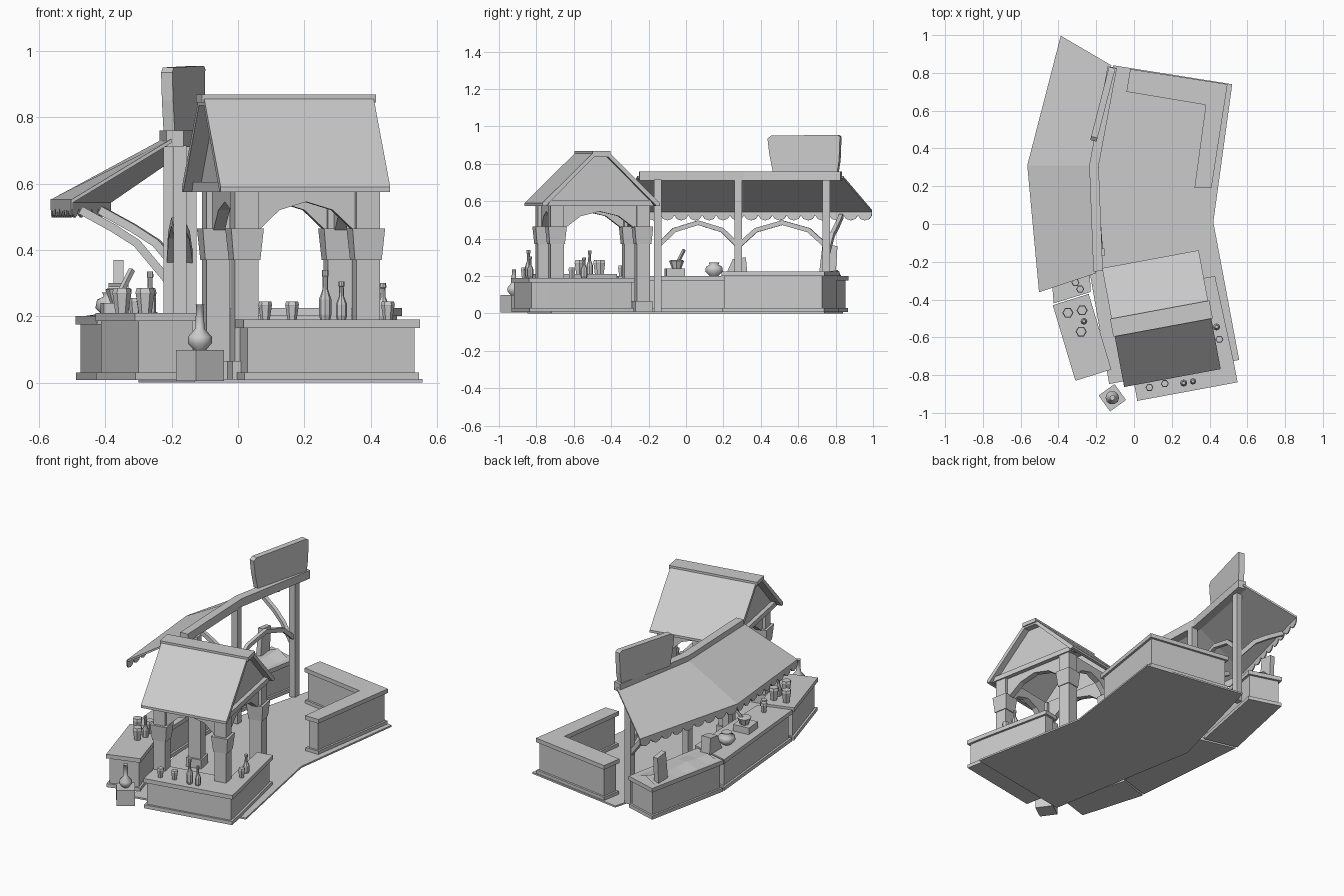
import bpy, bmesh, math, random
from mathutils import Vector

random.seed(4)
if "Cube" in bpy.data.objects:
    bpy.data.objects.remove(bpy.data.objects["Cube"])

GREY = (0.6, 0.6, 0.6, 1)
mat = bpy.data.materials.new("plain grey")
mat.use_nodes = True
mat.diffuse_color = GREY
mat.node_tree.nodes["Principled BSDF"].inputs["Base Color"].default_value = GREY


def build(name, verts, faces):
    me = bpy.data.meshes.new(name)
    me.from_pydata([tuple(v) for v in verts], [], faces)
    bm = bmesh.new()
    bm.from_mesh(me)
    bmesh.ops.recalc_face_normals(bm, faces=bm.faces)
    bm.to_mesh(me)
    bm.free()
    me.materials.append(mat)
    ob = bpy.data.objects.new(name, me)
    bpy.context.collection.objects.link(ob)
    return ob


def loft(name, rings):
    """Closed skin through rings of equal length."""
    n = len(rings[0])
    faces = [(r * n + i, r * n + (i + 1) % n, (r + 1) * n + (i + 1) % n, (r + 1) * n + i)
             for r in range(len(rings) - 1) for i in range(n)]
    last = (len(rings) - 1) * n
    faces += [tuple(range(n)), tuple(range(last, last + n))]
    return build(name, [v for ring in rings for v in ring], faces)


def prism(name, poly, z0, z1):
    return loft(name, [[(x, y, z) for x, y in poly] for z in (z0, z1)])


def panel(name, p, q, outline, thick):
    """Upright outline of (distance from p towards q, z), centred thickness."""
    p, q = Vector(p), Vector(q)
    u = (q - p).normalized()
    n = Vector((-u.y, u.x)) * thick / 2
    return loft(name, [[(*(p + u * d + n * s), z) for d, z in outline] for s in (-1, 1)])


def lathe(name, x, y, z, profile, sides=6, smooth=False):
    ob = loft(name, [[(x + r * math.cos(k * math.tau / sides), y + r * math.sin(k * math.tau / sides), z + h)
                      for k in range(sides)] for r, h in profile])
    if smooth:
        for f in ob.data.polygons:
            f.use_smooth = len(f.vertices) == 4
    return ob


def bar(name, points, w, h):
    """Rectangular section along a path, ends kept upright in plan."""
    pts = [Vector(p) for p in points]
    rings = []
    for i, p in enumerate(pts):
        t = (pts[min(i + 1, len(pts) - 1)] - pts[max(i - 1, 0)]).normalized()
        side = t.cross(Vector((0, 0, 1))).normalized()
        up = side.cross(t)
        rings.append([p + side * a * w / 2 + up * b * h / 2 for a, b in ((-1, -1), (1, -1), (1, 1), (-1, 1))])
    return loft(name, rings)


def inset(poly, d):
    """Move each side of a counter-clockwise outline inwards by d."""
    out, n = [], len(poly)
    for i in range(n):
        a, b, c = (Vector(poly[(i + k) % n]) for k in (-1, 0, 1))
        u, v = (b - a).normalized(), (c - b).normalized()
        n1, n2 = Vector((-u.y, u.x)), Vector((-v.y, v.x))
        out.append(tuple(b + (n1 + n2) * d / (1 + n1.dot(n2))))
    return out


def counter(name, poly, top):
    prism(name + "_plinth", inset(poly, 0.002), 0.008, 0.03)
    prism(name + "_body", inset(poly, 0.014), 0.02, top - 0.02)
    prism(name + "_top", poly, top - 0.025, top)


def square(x, y, half, angle):
    c, s = math.cos(angle) * half, math.sin(angle) * half
    return [(x - c + s, y - s - c), (x + c + s, y + s - c), (x + c - s, y + s + c), (x - c - s, y - s + c)]


# Kiosk frame: local to world
A = math.radians(10.5)


def K(x, y):
    return (0.15 + x * math.cos(A) - y * math.sin(A), -0.5 + x * math.sin(A) + y * math.cos(A))


# Floor
prism("floor", [K(-0.34, -0.29), K(0.36, -0.29), (0.42, 0.01), (0.52, 0.74), (-0.11, 0.84), (-0.30, 0.12)], 0, 0.01)

# Kiosk columns with flared capitals
HX, HY = 0.186, 0.235
for sx in (-1, 1):
    for sy in (-1, 1):
        x, y = K(sx * HX + 0.01, sy * HY)
        prism("column_shaft", square(x, y, 0.036, A), 0.005, 0.58)
        prism("column_base", square(x, y, 0.046, A), 0, 0.065)
        loft("column_capital", [[(*p, z) for p in square(x, y, h, A)]
                                for h, z in ((0.041, 0.37), (0.05, 0.465))])

# Arched boards between columns
for name, length, ends in (
        ("long_arch", 2 * HX, [(K(-HX + 0.01, s * HY), K(HX + 0.01, s * HY)) for s in (-1, 1)]),
        ("side_arch", 2 * HY, [(K(s * HX + 0.01, -HY), K(s * HX + 0.01, HY)) for s in (-1, 1)])):
    curve = [(0.03, 0.45), (0.11, 0.46), (0.28, 0.52), (0.5, 0.545), (0.72, 0.52), (0.89, 0.46), (0.97, 0.45)]
    for p, q in ends:
        panel(name, p, q, [(t * length, z) for t, z in curve] + [(length, 0.59), (0, 0.59)], 0.035)

# Kiosk roof, gables and ridge cap
c = 0.32
section = [(0, 0.575), (0.02, 0.575), (c - 0.04, 0.835), (c + 0.04, 0.835), (2 * c - 0.02, 0.575),
           (2 * c, 0.575), (2 * c, 0.59), (c + 0.045, 0.858), (c - 0.045, 0.858), (0, 0.59)]
panel("kiosk_roof", K(-0.005, -c), K(-0.005, c), section, 0.52)
panel("ridge_cap", K(-0.005, -0.048), K(-0.005, 0.048), [(0, 0.845), (0.096, 0.845), (0.096, 0.868), (0, 0.868)], 0.535)
for s in (-1, 1):
    x = s * 0.205
    panel("gable", K(x, -c), K(x, c), [(0.025, 0.578), (2 * c - 0.025, 0.578), (c + 0.04, 0.84), (c - 0.04, 0.84)], 0.02)
    panel("tie_beam", K(x + s * 0.02, -c), K(x + s * 0.02, c),
          [(0.03, 0.575), (2 * c - 0.03, 0.575), (2 * c - 0.05, 0.605), (0.05, 0.605)], 0.03)

# Counters
counter("kiosk_counter", [K(-0.21, -0.405), K(0.33, -0.405), K(0.33, -0.29), K(0.315, 0.17),
                          K(0.22, 0.17), K(0.22, -0.2), K(-0.21, -0.2)], 0.19)
counter("left_counter", [(-0.31, -0.83), (-0.12, -0.77), (-0.24, -0.37), (-0.43, -0.43)], 0.21)
counter("middle_counter", [(-0.425, -0.42), (-0.23, -0.36), (-0.25, 0.27), (-0.49, 0.33)], 0.2)
counter("north_counter", [(-0.49, 0.34), (-0.28, 0.29), (-0.18, 0.81), (-0.38, 0.87)], 0.2)
counter("corner_counter", [(0.41, 0.19), (0.495, 0.74), (-0.02, 0.82), (-0.04, 0.70), (0.38, 0.63), (0.32, 0.19)], 0.225)

# Awning beam and posts
bar("awning_beam", [(-0.19, -0.25, 0.735), (-0.212, 0.31, 0.735), (-0.115, 0.83, 0.735)], 0.05, 0.05)
posts = [(-0.175, -0.15), (-0.205, 0.28), (-0.145, 0.75)]
for x, y in posts:
    prism("awning_post", square(x, y, 0.02, 0), 0.005, 0.715)

# Curved braces: along the post line and out to the awning edge
for (x0, y0), (x1, y1) in zip(posts, posts[1:]):
    bar("arch_brace", [(x0 + (x1 - x0) * t, y0 + (y1 - y0) * t, z) for t, z in
                       ((0, 0.36), (0.2, 0.445), (0.5, 0.485), (0.8, 0.445), (1, 0.36))], 0.022, 0.025)
for (x, y), dy in zip(posts[1:], (0, 0.08)):
    bar("awning_brace", [(x, y, 0.3), (x - 0.1, y + dy * 0.4, 0.42), (x - 0.17, y + dy * 0.7, 0.465),
                         (x - 0.27, y + dy, 0.52)], 0.022, 0.025)

# Cloth awning with scalloped valance
inner = [Vector(p) for p in ((-0.2, -0.26, 0.735), (-0.225, 0.31, 0.735), (-0.12, 0.84, 0.735))]
outer = [Vector(p) for p in ((-0.5, -0.36, 0.553), (-0.562, 0.31, 0.553), (-0.385, 0.995, 0.553))]
drop = Vector((0, 0, -0.012))
for i in (0, 1):
    quad = [inner[i], inner[i + 1], outer[i + 1], outer[i]]
    loft("awning_cloth", [quad, [p + drop for p in quad]])
    p, q = outer[i].to_2d(), outer[i + 1].to_2d()
    length, n = (q - p).length, 9
    hem = [((k + t) * length / n, 0.523 - d) for k in range(n)
           for t, d in ((0.02, 0), (0.18, 0.018), (0.5, 0.026), (0.82, 0.018), (0.98, 0))]
    panel("awning_valance", p, q, hem + [(length, 0.553), (0, 0.553)], 0.006)

# Blank sign board standing on the beam
panel("sign_board", (-0.215, 0.44), (-0.115, 0.83),
      [(0.03, 0.755), (0.385, 0.755), (0.395, 0.82), (0.4, 0.945), (0.385, 0.955), (0.02, 0.95), (0, 0.935), (0.01, 0.85)], 0.035)

# Produce heaped on the north counter
rows, cols = 3, 7
a, b, d = Vector((-0.465, 0.36)), Vector((0.09, 0.47)), Vector((0.16, -0.04))
grid = [(*(a + b * j / (cols - 1) + d * i / (rows - 1)), 0.2 if i != 1 else random.uniform(0.205, 0.235))
        for i in range(rows) for j in range(cols)]
cells = [(i * cols + j, i * cols + j + 1, (i + 1) * cols + j + 1, (i + 1) * cols + j)
         for i in range(rows - 1) for j in range(cols - 1)]
build("produce_heap", grid, cells)

# Tilted price boards
panel("tilted_board", (-0.36, 0.2), (-0.36, 0.34), [(0.01, 0.2), (0.13, 0.2), (0.12, 0.3), (0.05, 0.29)], 0.06)
panel("end_board", (-0.36, 0.7), (-0.36, 0.82), [(0.01, 0.2), (0.1, 0.2), (0.11, 0.36), (0.03, 0.37)], 0.03)

# Crate, mortar and round pot on the middle counter
prism("crate", square(-0.36, -0.06, 0.05, 0.1), 0.2, 0.24)
lathe("mortar", -0.36, -0.05, 0.24, [(0.025, 0), (0.04, 0.04), (0.032, 0.045)], 8)
bar("pestle", [(-0.36, -0.05, 0.26), (-0.32, -0.01, 0.34)], 0.014, 0.014)
lathe("round_pot", -0.38, 0.15, 0.2, [(0.025, 0), (0.05, 0.025), (0.045, 0.05), (0.025, 0.06), (0.03, 0.072)], 10, True)

# Cups and bottles
CUP = [(0.7, 0), (1, 0.75), (1.05, 0.8), (0.9, 1)]
BOTTLE = [(0.8, 0), (1, 0.1), (1, 0.4), (0.45, 0.6), (0.4, 0.85), (0.55, 0.88), (0.5, 1)]


def vessel(name, shape, x, y, z, r, h, sides=6):
    lathe(name, x, y, z, [(a * r, b * h) for a, b in shape], sides)


for x, y, z in ((0.082, -0.865, 0.19), (0.163, -0.845, 0.19), (0.452, -0.61, 0.19), (-0.31, -0.31, 0.2), (-0.285, -0.345, 0.2)):
    vessel("small_cup", CUP, x, y, z, 0.02, 0.055)
for x, y in ((-0.35, -0.47), (-0.275, -0.457), (-0.28, -0.57)):
    vessel("tankard", CUP, x, y, 0.21, 0.028, 0.075)
for x, y, r, h in ((0.263, -0.842, 0.019, 0.15), (0.312, -0.833, 0.017, 0.115), (0.437, -0.545, 0.019, 0.11), (-0.265, -0.515, 0.018, 0.135)):
    vessel("bottle", BOTTLE, x, y, 0.2 if x < 0 else 0.19, r, h, 8)

# Stool with a round flask in front
prism("stool", square(-0.115, -0.92, 0.052, 0.62), 0.005, 0.098)
lathe("flask", -0.115, -0.92, 0.098, [(0.018, 0), (0.036, 0.02), (0.036, 0.04), (0.014, 0.065), (0.011, 0.135), (0.014, 0.137)], 10, True)
